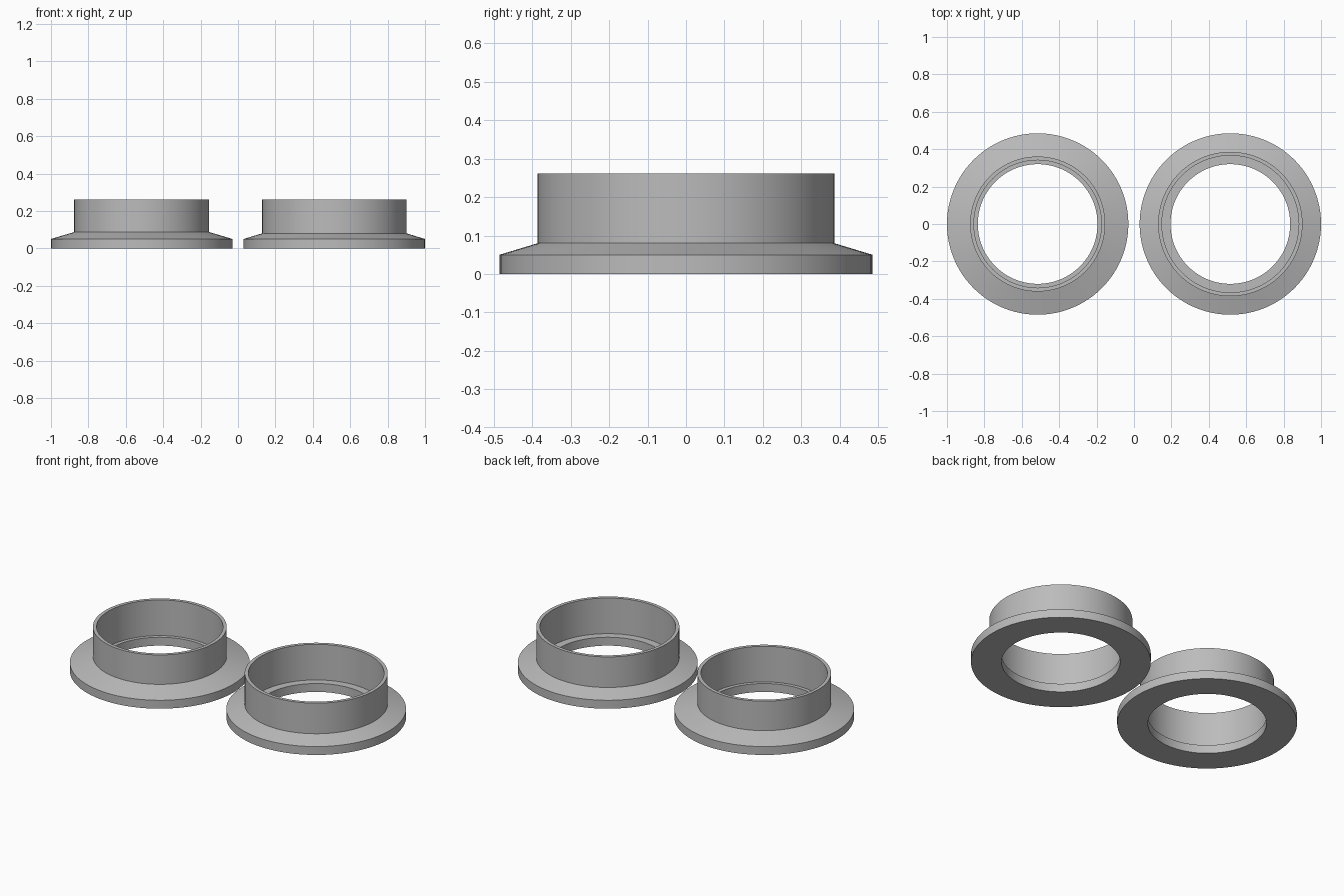
import bpy
import math

cube = bpy.data.objects.get("Cube")
if cube:
    bpy.data.objects.remove(cube, do_unlink=True)

SIDES = 96
FLANGE_R, BORE_R = 0.485, 0.32
RIM_Z, TOP_Z = 0.05, 0.262

grey = bpy.data.materials.new("plain grey")
grey.use_nodes = True
colour = (0.5, 0.5, 0.5, 1)
grey.diffuse_color = colour
grey.node_tree.nodes["Principled BSDF"].inputs["Base Color"].default_value = colour


def lathe(name, profile, x):
    """Turn a closed (radius, height) outline around the vertical axis."""
    n = len(profile)
    verts, faces = [], []
    for i in range(SIDES):
        a = math.tau * i / SIDES
        verts += [(r * math.cos(a), r * math.sin(a), z) for r, z in profile]
        here, there = i * n, (i + 1) % SIDES * n
        for j in range(n):
            k = (j + 1) % n
            faces.append((here + j, there + j, there + k, here + k))
    mesh = bpy.data.meshes.new(name)
    mesh.from_pydata(verts, [], faces)
    mesh.materials.append(grey)
    obj = bpy.data.objects.new(name, mesh)
    obj.location.x = x
    bpy.context.collection.objects.link(obj)
    bpy.ops.object.select_all(action='DESELECT')
    obj.select_set(True)
    bpy.context.view_layer.objects.active = obj
    bpy.ops.object.shade_smooth_by_angle(angle=math.radians(12))


def flanged_ring(name, x, collar_r, collar_inner_r, shoulder_z):
    lathe(name, [
        (BORE_R, 0), (FLANGE_R, 0), (FLANGE_R, RIM_Z),   # flat flange
        (collar_r, shoulder_z),                          # sloped shoulder
        (collar_r, TOP_Z), (collar_inner_r, TOP_Z),      # thin collar
        (collar_inner_r, RIM_Z), (BORE_R, RIM_Z),        # inner ledge
    ], x)


# Narrow and wide collars side by side
flanged_ring("right_flanged_ring", -0.515, 0.361, 0.341, 0.087)
flanged_ring("left_flanged_ring", 0.515, 0.386, 0.366, 0.08)
